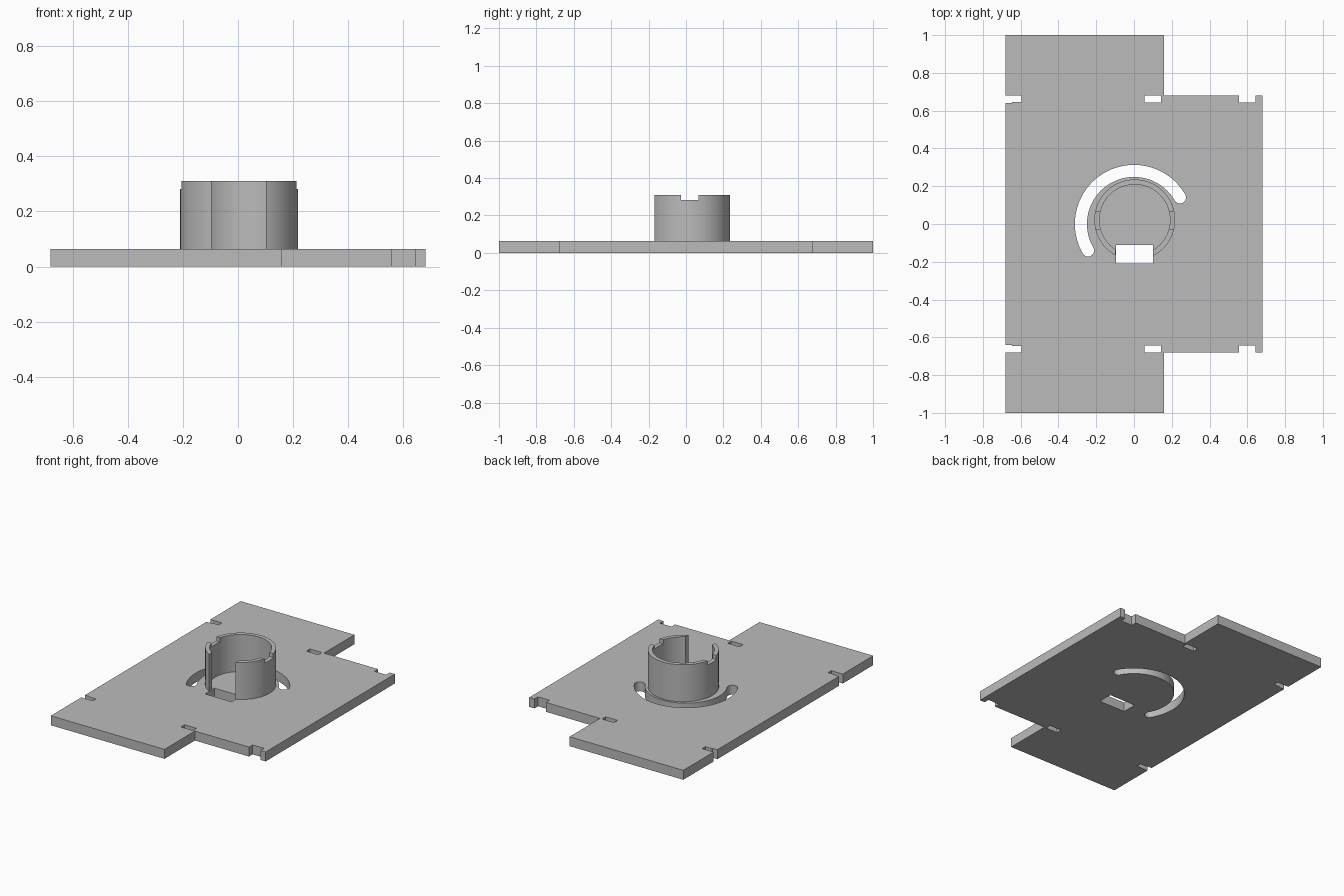
import bpy, math

if "Cube" in bpy.data.objects:
    bpy.data.objects.remove(bpy.data.objects["Cube"])

grey = bpy.data.materials.new("plain grey")
grey.diffuse_color = (0.5, 0.5, 0.5, 1)
grey.use_nodes = True
grey.node_tree.nodes["Principled BSDF"].inputs["Base Color"].default_value = grey.diffuse_color
T, TOP = 0.063, 0.31          # plate thickness, collar height
CX, CY = 0.004, 0.022         # collar centre


def extrude(name, loops, z0, z1):
    """Solid from closed 2D loops; inner loops become holes."""
    cu = bpy.data.curves.new(name, 'CURVE')
    cu.dimensions, cu.fill_mode = '2D', 'BOTH'
    cu.extrude = (z1 - z0) / 2
    for pts in loops:
        sp = cu.splines.new('POLY')
        sp.points.add(len(pts) - 1)
        for p, (x, y) in zip(sp.points, pts):
            p.co = (x, y, 0, 1)
        sp.use_cyclic_u = True
    ob = bpy.data.objects.new(name, cu)
    bpy.context.collection.objects.link(ob)
    ob.location.z = (z0 + z1) / 2
    bpy.ops.object.select_all(action='DESELECT')
    ob.select_set(True)
    bpy.context.view_layer.objects.active = ob
    bpy.ops.object.convert(target='MESH')
    ob = bpy.context.object
    ob.data.materials.clear()
    ob.data.materials.append(grey)
    # weld the caps to the walls
    bpy.ops.object.mode_set(mode='EDIT')
    bpy.ops.mesh.select_all(action='SELECT')
    bpy.ops.mesh.remove_doubles(threshold=0.0001)
    bpy.ops.mesh.normals_make_consistent(inside=False)
    bpy.ops.object.mode_set(mode='OBJECT')
    return ob


def arc(cx, cy, r, a0, a1, n):
    return [(cx + r * math.cos(math.radians(a0 + (a1 - a0) * i / n)),
             cy + r * math.sin(math.radians(a0 + (a1 - a0) * i / n))) for i in range(n + 1)]


def rect(x0, x1, y0, y1):
    return [(x0, y0), (x1, y0), (x1, y1), (x0, y1)]


def cut(ob, x0, x1, y0, y1, z0, z1):
    cutter = extrude("cutter", [rect(x0, x1, y0, y1)], z0, z1)
    cutter.hide_render = True
    m = ob.modifiers.new("cut", 'BOOLEAN')
    m.operation, m.solver, m.object = 'DIFFERENCE', 'EXACT', cutter
    bpy.context.view_layer.objects.active = ob
    bpy.ops.object.modifier_apply(modifier=m.name)
    bpy.data.objects.remove(cutter)


# Base plate: half outline with edge notches, mirrored front to back
half = [(0.68, 0.68), (0.642, 0.68), (0.642, 0.642), (0.557, 0.642), (0.557, 0.68),
        (0.158, 0.68), (0.158, 1), (-0.68, 1), (-0.68, 0.68), (-0.595, 0.68),
        (-0.595, 0.646), (-0.645, 0.646), (-0.645, 0.64), (-0.68, 0.64)]
outline = half + [(x, -y) for x, y in reversed(half)]

# Curved slot with rounded ends
mid, w = 0.281, 0.032
c, s = mid * math.cos(math.radians(30)), mid * math.sin(math.radians(30))
slot = (arc(0, 0, mid + w, 30, 210, 48) + arc(-c, -s, w, 210, 390, 12)[1:-1]
        + arc(0, 0, mid - w, 210, 30, 48) + arc(c, s, w, -150, 30, 12)[1:-1])

holes = [slot, rect(-0.096, 0.1, -0.21, -0.11)]
holes += [rect(0.055, 0.143, *ys) for ys in ((0.642, 0.68), (-0.68, -0.642))]
plate = extrude("base_plate", [outline] + holes, 0, T)

# Collar: open ring with a front gap and two rim notches
collar = extrude("collar", [arc(CX, CY, r, 0, 360, 72)[:-1] for r in (0.214, 0.187)], T, TOP)
cut(collar, -0.097, 0.101, -0.4, -0.05, T - 0.05, TOP + 0.1)
cut(collar, -0.4, 0.4, -0.026, 0.066, 0.282, TOP + 0.1)

for ob in (plate, collar):
    bpy.ops.object.select_all(action='DESELECT')
    ob.select_set(True)
    bpy.context.view_layer.objects.active = ob
    bpy.ops.object.shade_smooth_by_angle(angle=math.radians(30))
